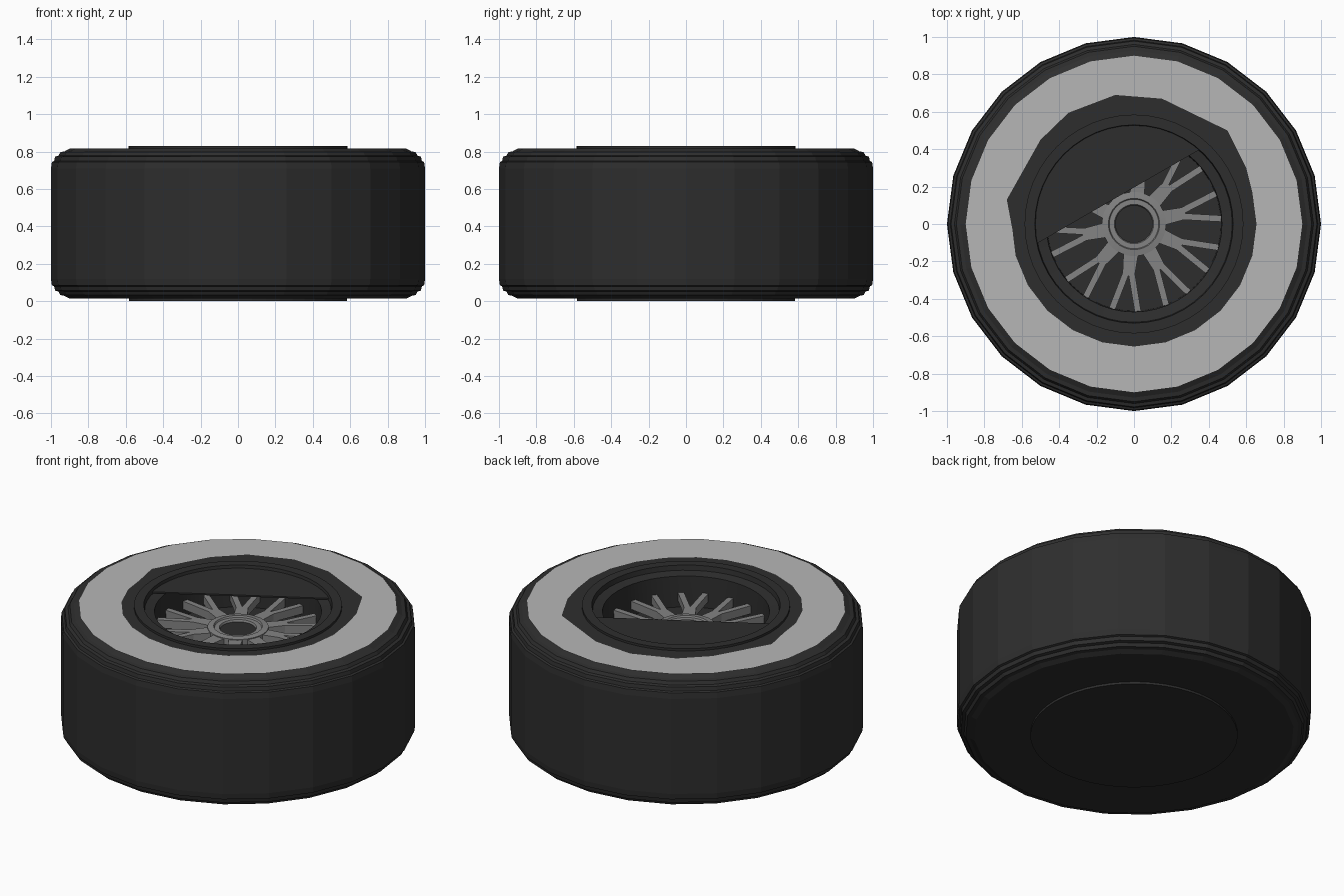
import bpy, bmesh
from math import sin, cos, radians, pi, tau

old = bpy.data.objects.get("Cube")
if old:
    bpy.data.objects.remove(old, do_unlink=True)


def material(name, v):
    m = bpy.data.materials.new(name)
    m.use_nodes = True
    colour = (v, v, v, 1)
    m.diffuse_color = colour
    m.node_tree.nodes["Principled BSDF"].inputs["Base Color"].default_value = colour
    return m


rubber = material("dark rubber", 0.027)
light = material("light grey sidewall", 0.47)
metal = material("mid grey metal", 0.23)


def finish(bm, name, mat, smooth=False):
    me = bpy.data.meshes.new(name)
    bmesh.ops.recalc_face_normals(bm, faces=bm.faces)
    bm.to_mesh(me)
    bm.free()
    ob = bpy.data.objects.new(name, me)
    bpy.context.collection.objects.link(ob)
    me.materials.append(mat)
    if smooth:
        bpy.ops.object.select_all(action='DESELECT')
        ob.select_set(True)
        bpy.context.view_layer.objects.active = ob
        bpy.ops.object.shade_smooth_by_angle(angle=radians(30))
    return ob


def lathe(name, profile, mat, sides, closed=True, smooth=False):
    """Turn a (radius, height) profile around z."""
    bm = bmesh.new()
    rings = [[bm.verts.new((r * cos(tau * i / sides), r * sin(tau * i / sides), z))
              for i in range(sides)] for r, z in profile]
    pairs = list(zip(rings, rings[1:]))
    if closed:
        pairs.append((rings[-1], rings[0]))
    for a, b in pairs:
        for i in range(sides):
            j = (i + 1) % sides
            bm.faces.new((a[i], a[j], b[j], b[i]))
    if not closed:
        bm.faces.new(rings[0])
        bm.faces.new(rings[-1])
    return finish(bm, name, mat, smooth)


def prism(bm, outline, z0, z1):
    """Extrude a flat outline between two heights."""
    face = bm.faces.new([bm.verts.new((x, y, z0)) for x, y in outline])
    new = bmesh.ops.extrude_face_region(bm, geom=[face])["geom"]
    for v in new:
        if isinstance(v, bmesh.types.BMVert):
            v.co.z = z1


# Tyre: stepped shoulder mirrored between top and bottom
MID = 0.415
shoulder = [(1.0, 0.71), (0.995, 0.745), (0.983, 0.75), (0.978, 0.773),
            (0.96, 0.778), (0.95, 0.797), (0.928, 0.801), (0.9, 0.816)]
upper = [(0.56, 0.816)] + shoulder[::-1]
lower = [(r, 2 * MID - z) for r, z in reversed(upper)]
lathe("tyre", upper + lower, rubber, 24)

# Light sidewall band with an uneven inner edge
band = bmesh.new()
outer = [(0.9 * cos(tau * i / 24), 0.9 * sin(tau * i / 24)) for i in range(24)]
inner = [(0.655 * cos(radians(a)), 0.655 * sin(radians(a))) for a in range(-165, 16, 15)]
inner += [(0.6, 0.3), (0.5, 0.5), (0.15, 0.67), (-0.1, 0.69), (-0.35, 0.595),
          (-0.5, 0.45), (-0.68, 0.13), (-0.65, -0.03)]
edges = []
for loop in (outer, inner):
    vs = [band.verts.new((x, y, 0.821)) for x, y in loop]
    edges += [band.edges.new((vs[i - 1], vs[i])) for i in range(len(vs))]
bmesh.ops.triangle_fill(band, edges=edges, use_beauty=True, normal=(0, 0, 1))
for f in band.faces:
    if f.normal.z < 0:
        f.normal_flip()
finish(band, "sidewall_band", light)

# Rim: raised lip, step and sunken barrel
lathe("rim", [(0.585, 0.02), (0.585, 0.83), (0.53, 0.83), (0.525, 0.80),
              (0.47, 0.79), (0.465, 0.58), (0.465, 0.02)], rubber, 48, smooth=True)
lathe("barrel_floor", [(0.47, 0.56), (0.47, 0.6)], rubber, 48, closed=False)
lathe("back_plate", [(0.583, 0.0), (0.583, 0.03)], rubber, 48, closed=False)

# Forked spokes
spokes = bmesh.new()
COUNT = 10


def bar(angle, start, end, w0, w1):
    """Tapered bar between two polar points given relative to an angle."""
    (r0, a0), (r1, a1) = start, end
    p = (r0 * cos(angle + a0), r0 * sin(angle + a0))
    q = (r1 * cos(angle + a1), r1 * sin(angle + a1))
    dx, dy = q[0] - p[0], q[1] - p[1]
    n = (dx * dx + dy * dy) ** 0.5
    nx, ny = -dy / n / 2, dx / n / 2
    prism(spokes, [(p[0] + nx * w0, p[1] + ny * w0), (p[0] - nx * w0, p[1] - ny * w0),
                   (q[0] - nx * w1, q[1] - ny * w1), (q[0] + nx * w1, q[1] + ny * w1)],
          0.64, 0.69)


for k in range(COUNT):
    angle = radians(-96) + tau * k / COUNT
    bar(angle, (0.15, 0), (0.28, 0), 0.08, 0.065)
    for side in (-1, 1):
        bar(angle, (0.245, side * 0.04), (0.467, side * radians(8.5)), 0.035, 0.034)
finish(spokes, "forked_spokes", metal)

# Hub: stepped ring around a dark cap
lathe("hub_ring", [(0.1, 0.62), (0.172, 0.62), (0.172, 0.695), (0.137, 0.7),
                   (0.132, 0.69), (0.105, 0.69), (0.1, 0.68)], metal, 32, smooth=True)
lathe("hub_cap", [(0.102, 0.62), (0.102, 0.678)], rubber, 32, closed=False)

# Cover over part of the opening, cut along a slanted chord
cover = bmesh.new()
tilt, half, R, N = radians(120), radians(71.4), 0.53, 24
arc = [tilt - half + 2 * half * i / N for i in range(N + 1)]
prism(cover, [(R * cos(a), R * sin(a)) for a in arc], 0.803, 0.812)
finish(cover, "rim_cover", rubber)
